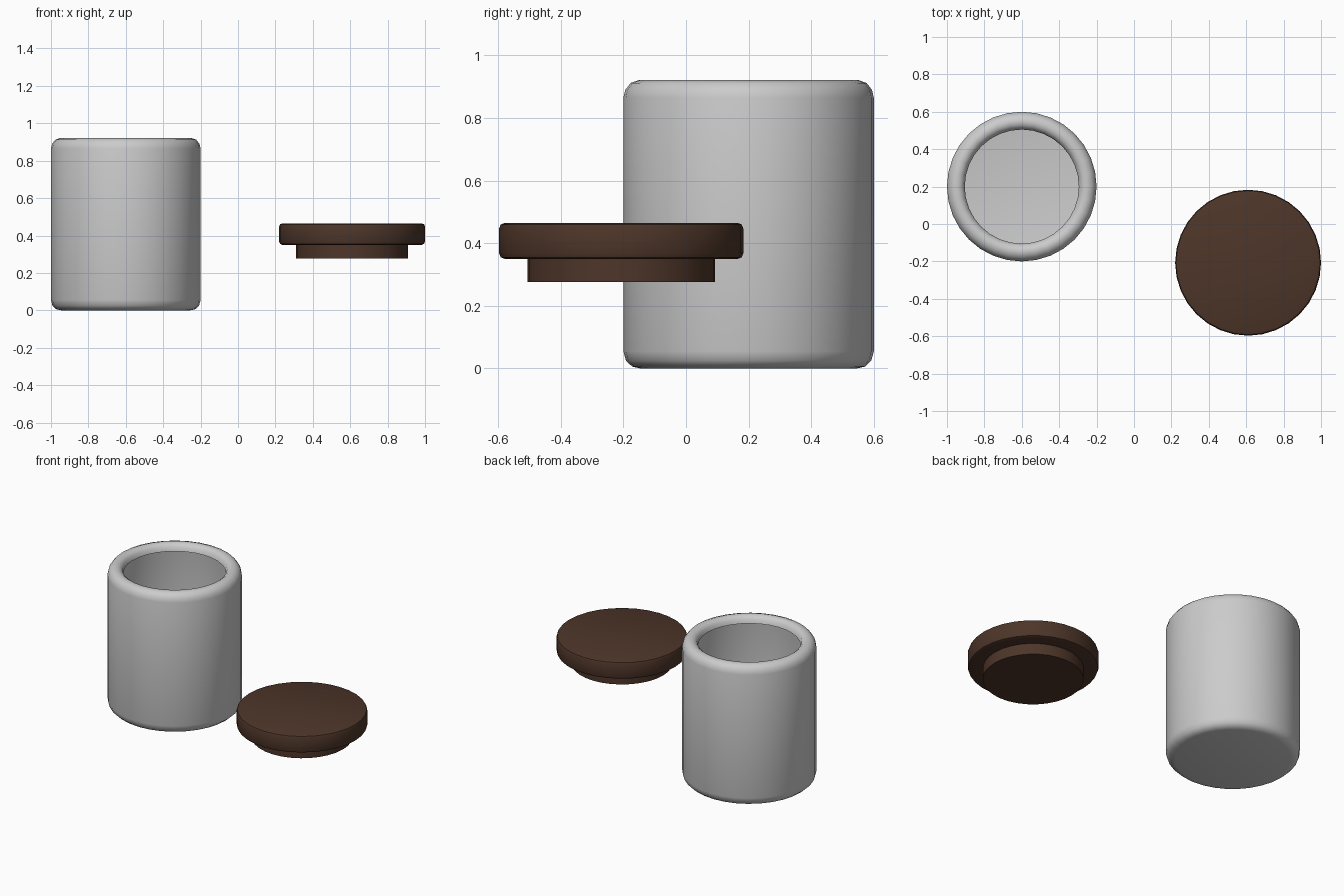
import bpy, bmesh, math

if "Cube" in bpy.data.objects:
    bpy.data.objects.remove(bpy.data.objects["Cube"])

SIDES = 32


def lathe(name, profile, location, cap_start=True, cap_end=False, angle=40):
    """Revolve (radius, z) points around z and cap the chosen ends."""
    bm = bmesh.new()
    rings = []
    for r, z in profile:
        rings.append([bm.verts.new((r * math.cos(2 * math.pi * i / SIDES),
                                    r * math.sin(2 * math.pi * i / SIDES), z))
                      for i in range(SIDES)])
    for low, high in zip(rings, rings[1:]):
        for i in range(SIDES):
            j = (i + 1) % SIDES
            bm.faces.new((low[i], low[j], high[j], high[i]))
    if cap_start:
        bm.faces.new(rings[0][::-1])
    if cap_end:
        bm.faces.new(rings[-1])
    mesh = bpy.data.meshes.new(name)
    bm.to_mesh(mesh)
    bm.free()
    obj = bpy.data.objects.new(name, mesh)
    obj.location = location
    bpy.context.collection.objects.link(obj)
    bpy.ops.object.select_all(action='DESELECT')
    obj.select_set(True)
    bpy.context.view_layer.objects.active = obj
    bpy.ops.object.shade_smooth_by_angle(angle=math.radians(angle))
    return obj


# Jar: thin shell, rounded base, rim rolled inward to an open mouth
jar_profile = [
    (0.345, 0.0), (0.372, 0.006), (0.392, 0.025), (0.40, 0.055),
    (0.40, 0.865), (0.394, 0.89), (0.377, 0.912), (0.352, 0.921),
    (0.330, 0.917), (0.312, 0.902), (0.305, 0.875),
]
lathe("jar", jar_profile, (-0.6, 0.2, 0))

# Lid: narrow plug under a wide disc with softened edges
lid_profile = [
    (0.30, 0.277), (0.30, 0.35),
    (0.372, 0.35), (0.385, 0.355), (0.39, 0.368),
    (0.39, 0.447), (0.385, 0.46), (0.372, 0.465),
]
lid = lathe("lid", lid_profile, (0.61, -0.207, 0), cap_end=True)

brown = bpy.data.materials.new("dark_wood")
brown.diffuse_color = (0.075, 0.036, 0.022, 1)
brown.use_nodes = True
brown.node_tree.nodes["Principled BSDF"].inputs["Base Color"].default_value = brown.diffuse_color
lid.data.materials.append(brown)
